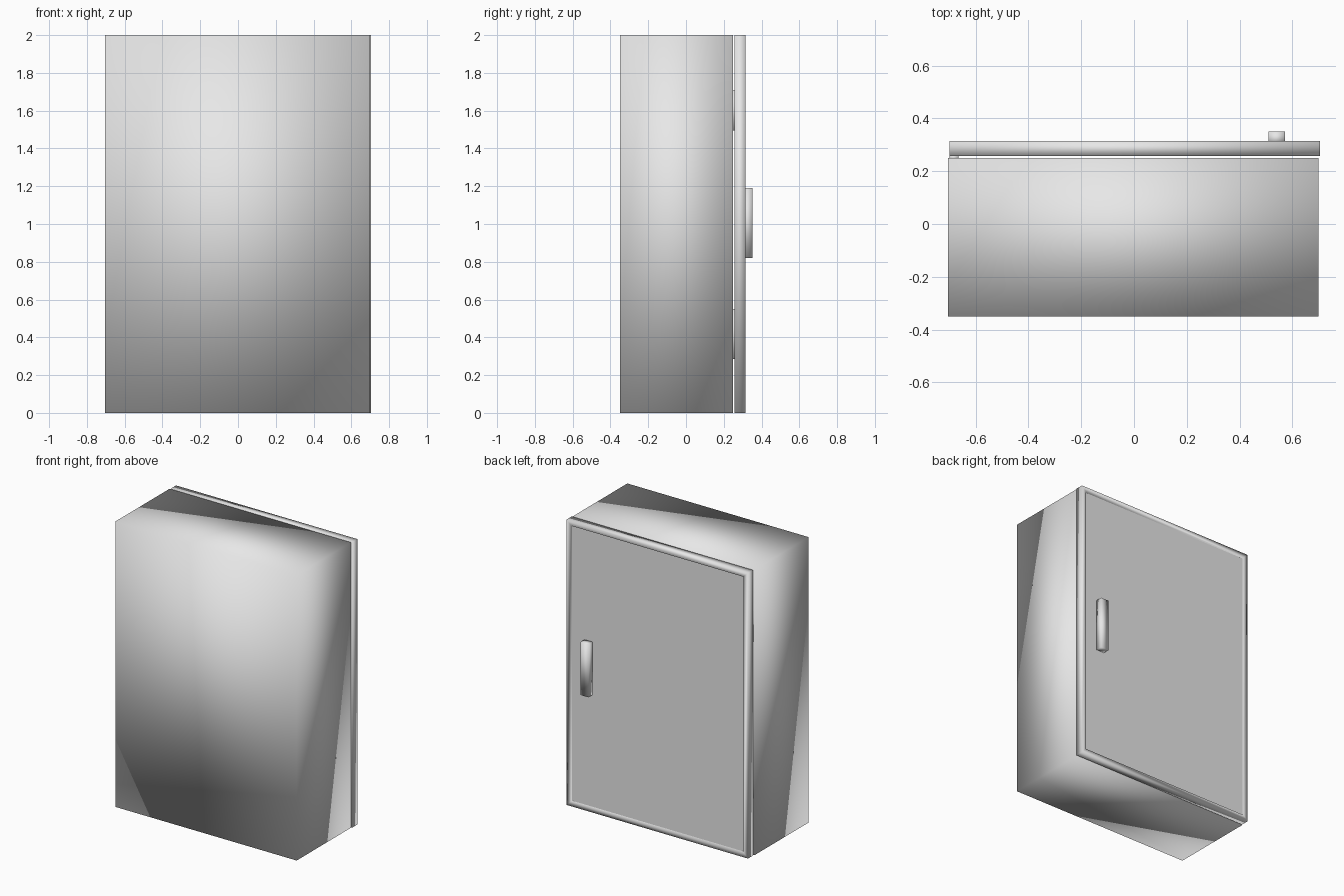
import bpy
import bmesh

if "Cube" in bpy.data.objects:
    bpy.data.objects.remove(bpy.data.objects["Cube"], do_unlink=True)

grey = bpy.data.materials.new("light_grey_paint")
grey.use_nodes = True
grey.diffuse_color = (0.8, 0.8, 0.8, 1)
grey.node_tree.nodes["Principled BSDF"].inputs["Base Color"].default_value = (0.8, 0.8, 0.8, 1)


def add_object(name, bm, smooth):
    bmesh.ops.recalc_face_normals(bm, faces=bm.faces)
    for face in bm.faces:
        face.smooth = smooth
    mesh = bpy.data.meshes.new(name)
    bm.to_mesh(mesh)
    bm.free()
    mesh.materials.append(grey)
    obj = bpy.data.objects.new(name, mesh)
    bpy.context.collection.objects.link(obj)
    return obj


def box(name, x, y, z, smooth=True):
    """Box from (min, max) pairs along each axis."""
    bm = bmesh.new()
    bmesh.ops.create_cube(bm, size=1)
    for v in bm.verts:
        v.co = [(lo + hi) / 2 + c * (hi - lo) for c, (lo, hi) in zip(v.co, (x, y, z))]
    return add_object(name, bm, smooth)


def frame(name, x, y, z, width):
    """Rectangular ring in the xz plane with a square section."""
    bm = bmesh.new()

    def loop(inset, depth):
        x0, x1 = x[0] + inset, x[1] - inset
        z0, z1 = z[0] + inset, z[1] - inset
        return [bm.verts.new((px, depth, pz))
                for px, pz in ((x0, z0), (x1, z0), (x1, z1), (x0, z1))]

    loops = [loop(0, y[0]), loop(0, y[1]), loop(width, y[1]), loop(width, y[0])]
    for i in range(4):
        a, b = loops[i], loops[(i + 1) % 4]
        for j in range(4):
            k = (j + 1) % 4
            bm.faces.new((a[j], a[k], b[k], b[j]))
    return add_object(name, bm, True)


# Cabinet body, softly shaded across its corners
box("cabinet_body", (-0.705, 0.7), (-0.35, 0.25), (0, 2))

# Door: raised rim around a recessed flat panel
door_x, rim = (-0.7, 0.705), 0.035
frame("door_rim", door_x, (0.258, 0.314), (0, 2), rim)
box("door_panel", (door_x[0] + rim, door_x[1] - rim), (0.262, 0.304),
    (rim, 2 - rim), smooth=False)

# Handle
box("door_handle", (0.51, 0.573), (0.3, 0.351), (0.82, 1.19))

# Hinges bridging the gap between body and door
for name, z in (("lower_hinge", (0.285, 0.55)), ("upper_hinge", (1.495, 1.71))):
    box(name, (-0.7, -0.665), (0.24, 0.265), z)
